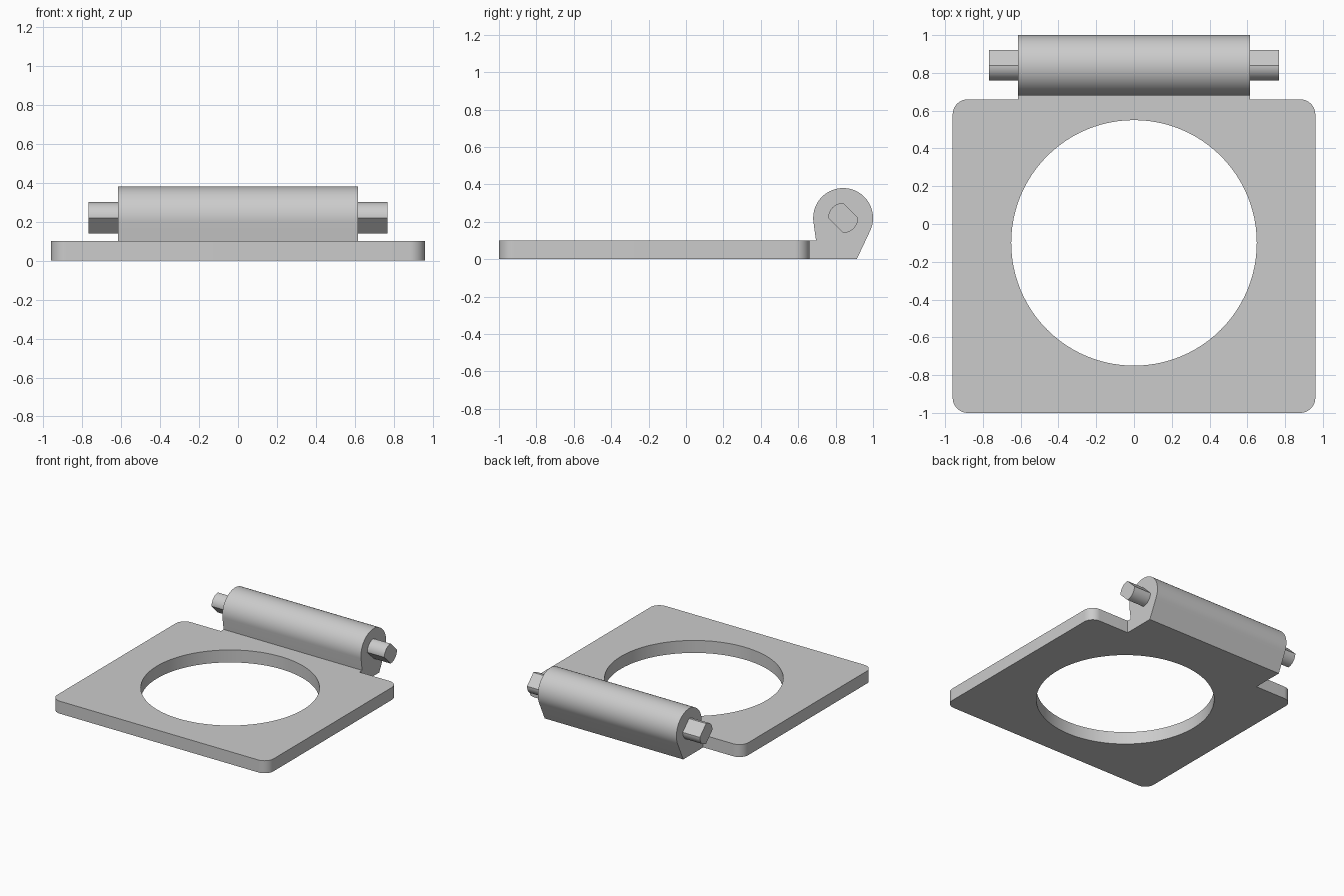
import bpy, bmesh
from math import cos, sin, pi, atan2, acos, hypot, radians
from mathutils import Vector

cube = bpy.data.objects.get("Cube")
if cube:
    bpy.data.objects.remove(cube, do_unlink=True)

grey = bpy.data.materials.new("plain_grey")
grey.use_nodes = True
color = (0.6, 0.6, 0.6, 1)
grey.diffuse_color = color
next(n for n in grey.node_tree.nodes if n.type == 'BSDF_PRINCIPLED').inputs["Base Color"].default_value = color

PLATE_HEIGHT, PLATE_BACK = 0.1, 0.66
BARREL_Y, BARREL_Z, BARREL_R = 0.84, 0.22, 0.16


def arc(cx, cy, r, start, end, n):
    return [(cx + r * cos(start + (end - start) * i / n),
             cy + r * sin(start + (end - start) * i / n)) for i in range(n + 1)]


def extrude_loops(name, loops, to_3d, offset):
    """Fill flat loops (the first outside, the others holes) and extrude them."""
    bm = bmesh.new()
    edges = []
    for loop in loops:
        verts = [bm.verts.new(to_3d(*p)) for p in loop]
        edges += [bm.edges.new((v, verts[i - 1])) for i, v in enumerate(verts)]
    if len(loops) == 1:
        bm.faces.new(verts)
    else:
        bmesh.ops.triangle_fill(bm, edges=edges, use_beauty=True)
    cap = bmesh.ops.extrude_face_region(bm, geom=bm.faces[:], use_keep_orig=True)
    bmesh.ops.translate(bm, vec=Vector(offset),
                        verts=[g for g in cap["geom"] if isinstance(g, bmesh.types.BMVert)])
    bmesh.ops.recalc_face_normals(bm, faces=bm.faces[:])
    mesh = bpy.data.meshes.new(name)
    bm.to_mesh(mesh)
    bm.free()
    mesh.materials.append(grey)
    obj = bpy.data.objects.new(name, mesh)
    bpy.context.collection.objects.link(obj)
    bpy.ops.object.select_all(action='DESELECT')
    bpy.context.view_layer.objects.active = obj
    obj.select_set(True)
    bpy.ops.object.shade_smooth_by_angle(angle=radians(25))
    return obj


def extrude_sideways(name, profile, half_width):
    return extrude_loops(name, [profile], lambda y, z: (-half_width, y, z),
                         (2 * half_width, 0, 0))


def tangent_angle(y, z, side):
    """Angle on the barrel where a line from an outside point touches it."""
    dy, dz = y - BARREL_Y, z - BARREL_Z
    return atan2(dz, dy) + side * acos(BARREL_R / hypot(dy, dz))


# Base plate with rounded corners and a round opening
hw, r = 0.96, 0.08
outline = []
for i, (x, y) in enumerate([(hw - r, PLATE_BACK - r), (r - hw, PLATE_BACK - r),
                            (r - hw, r - 1), (hw - r, r - 1)]):
    outline += arc(x, y, r, i * pi / 2, (i + 1) * pi / 2, 10)
opening = arc(0, -0.1, 0.65, 0, 2 * pi, 96)[:-1]
extrude_loops("base_plate", [outline, opening], lambda x, y: (x, y, 0), (0, 0, PLATE_HEIGHT))

# Hinge barrel running down tangentially into its foot
foot_back, foot_front = (0.913, 0), (0.695, PLATE_HEIGHT)
start = tangent_angle(*foot_back, 1)
end = tangent_angle(*foot_front, -1) % (2 * pi)
profile = [(PLATE_BACK, 0), foot_back]
profile += arc(BARREL_Y, BARREL_Z, BARREL_R, start, end, 48)
profile += [foot_front, (PLATE_BACK, PLATE_HEIGHT)]
extrude_sideways("hinge_barrel", profile, 0.615)

# Hinge pin with two opposite slanted flats
pin = arc(BARREL_Y, BARREL_Z, 0.08, pi / 2, pi, 14)
pin += arc(BARREL_Y, BARREL_Z, 0.08, 1.5 * pi, 2 * pi, 14)
extrude_sideways("hinge_pin", pin, 0.767)
